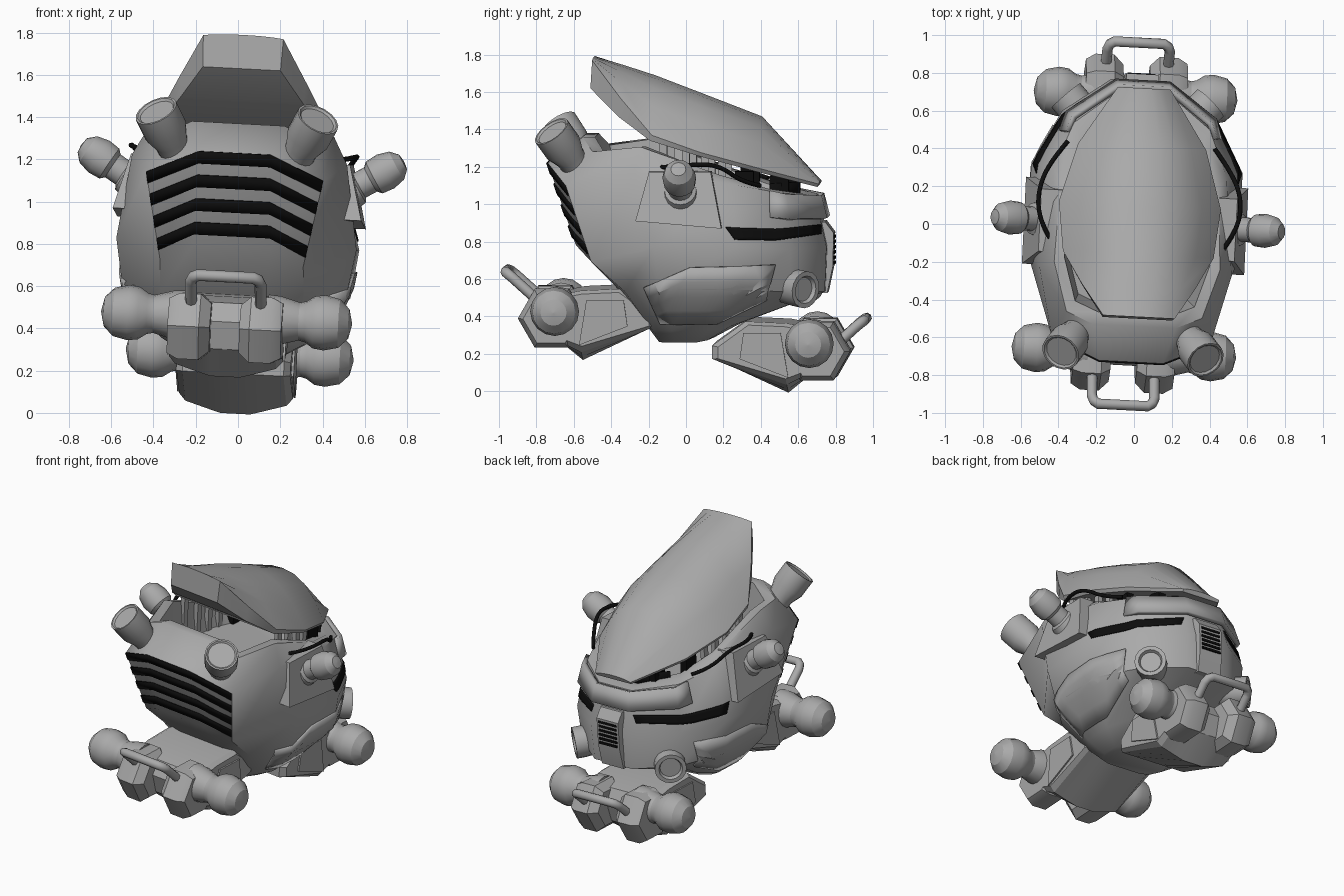
import bpy, bmesh, math
from mathutils import Vector, Matrix
from mathutils.bvhtree import BVHTree

cube = bpy.data.objects.get("Cube")
if cube:
    bpy.data.objects.remove(cube)


def material(name, value):
    m = bpy.data.materials.new(name)
    m.use_nodes = True
    m.diffuse_color = (value, value, value, 1)
    m.node_tree.nodes["Principled BSDF"].inputs["Base Color"].default_value = (value, value, value, 1)
    return m


GREY = material("hull grey", 0.4)
BLACK = material("trim black", 0.004)
parts = []


def register(name, data, mat, mirror):
    data.materials.append(mat)
    ob = bpy.data.objects.new(name, data)
    bpy.context.collection.objects.link(ob)
    if mirror:
        ob.modifiers.new("mirror", "MIRROR").use_mirror_merge = False
    parts.append(ob)
    return ob


def finish(name, bm, mat=GREY, mirror=False, thick=0):
    bmesh.ops.recalc_face_normals(bm, faces=bm.faces)
    me = bpy.data.meshes.new(name)
    bm.to_mesh(me)
    bm.free()
    ob = register(name, me, mat, mirror)
    if thick:
        solid = ob.modifiers.new("thickness", "SOLIDIFY")
        solid.thickness, solid.offset = thick, 0
    return ob


def loft(name, rings, mat=GREY, mirror=False):
    """Skin and cap a list of closed rings that have equal point counts."""
    bm = bmesh.new()
    vs = [[bm.verts.new(p) for p in ring] for ring in rings]
    n = len(rings[0])
    for a, b in zip(vs, vs[1:]):
        for i in range(n):
            j = (i + 1) % n
            bm.faces.new((a[i], a[j], b[j], b[i]))
    bm.faces.new(vs[0])
    bm.faces.new(vs[-1])
    return finish(name, bm, mat, mirror)


def turned(name, profile, base, axis, sides=16):
    """Mirrored pair of lathed (radius, distance) profiles."""
    q = Vector(axis).to_track_quat("Z", "Y")
    rings = []
    for r, d in profile:
        angles = [k * math.tau / sides for k in range(sides)]
        rings.append([Vector(base) + q @ Vector((r * math.cos(a), r * math.sin(a), d)) for a in angles])
    loft(name, rings, mirror=True)


def tube(name, pts, radius, mat=GREY, spline="POLY", mirror=False):
    cu = bpy.data.curves.new(name, "CURVE")
    cu.dimensions = "3D"
    cu.bevel_depth, cu.bevel_resolution, cu.use_fill_caps = radius, 2, True
    sp = cu.splines.new(spline)
    sp.points.add(len(pts) - 1)
    for p, c in zip(sp.points, pts):
        p.co = (*c, 1)
    if spline == "NURBS":
        sp.use_endpoint_u, sp.order_u = True, 3
    register(name, cu, mat, mirror)


def box(name, lo, hi, mat=GREY, mirror=False):
    loft(name, [[(lo[0], lo[1], z), (hi[0], lo[1], z), (hi[0], hi[1], z), (lo[0], hi[1], z)]
                for z in (lo[2], hi[2])], mat, mirror)


def both_sides(half):
    return list(half) + [(-x, y, z) for x, y, z in reversed(half)]


def wrap_strip(name, upper, lower, thick, mat=GREY):
    """Band across the centre line between two half polylines, outside points first."""
    bm = bmesh.new()
    rows = [[bm.verts.new(p) for p in both_sides(half)] for half in (upper, lower)]
    for i in range(len(rows[0]) - 1):
        bm.faces.new((rows[0][i], rows[0][i + 1], rows[1][i + 1], rows[1][i]))
    finish(name, bm, mat, thick=thick)


# Main hull: half rings run from nose to tail, then a recessed cockpit well
hull_rings = [
    [(.12, -.14, .27), (.18, -.12, .27), (.22, -.05, .27), (.22, .06, .27), (.17, .12, .28), (.1, .15, .29)],
    [(.15, -.19, .34), (.24, -.17, .34), (.34, -.06, .34), (.34, .14, .34), (.26, .25, .36), (.12, .3, .37)],
    [(.17, -.37, .57), (.34, -.31, .55), (.53, -.12, .57), (.53, .3, .57), (.38, .58, .55), (.15, .75, .54)],
    [(.18, -.58, .79), (.34, -.49, .71), (.57, -.14, .8), (.56, .3, .8), (.41, .58, .78), (.16, .76, .78)],
    [(.17, -.73, 1.23), (.42, -.62, 1.12), (.51, -.25, 1.2), (.46, .27, 1.13), (.36, .52, 1.08), (.13, .7, 1.05)],
    [(.22, -.54, 1.37), (.36, -.48, 1.3), (.44, -.22, 1.33), (.42, .2, 1.18), (.33, .46, 1.1), (.12, .65, 1.06)],
]
rim = hull_rings[-1]
well = [[(x * .88, y * .88, z) for x, y, z in rim], [(x * .8, y * .8, 1.03) for x, y, z in rim]]
hull = loft("hull", [both_sides(r) for r in hull_rings + well])
probe = bmesh.new()
probe.from_mesh(hull.data)
hull_tree = BVHTree.FromBMesh(probe)
probe.free()


def side_panel(name, outline, depth, mat=GREY):
    """Plate wrapped on both hull sides from a (y, z) outline."""
    bm = bmesh.new()
    bm.faces.new([bm.verts.new((2, y, z)) for y, z in outline])
    bmesh.ops.triangulate(bm, faces=bm.faces)
    bmesh.ops.subdivide_edges(bm, edges=bm.edges, cuts=3, use_grid_fill=True)
    for v in bm.verts:
        hit = hull_tree.ray_cast(v.co, Vector((-1, 0, 0)))[0]
        v.co.x = hit.x + .004 if hit else .2
    finish(name, bm, mat, True, depth)


side_panel("lower_side_panel", [(-.2, .58), (.05, .69), (.5, .7), (.45, .51), (.18, .38), (-.12, .38)], .016)
side_panel("side_stripe", [(.24, .905), (.5, .89), (.73, .9), (.73, .85), (.5, .83), (.29, .84)], .0095, BLACK)

# Nose stripes follow the three facets of the nose
top, low = ([Vector(p) for p in hull_rings[i][:2]] for i in (4, 3))
for k in range(4):
    rows = [[a.lerp(b, t) + Vector((0, -.005, 0)) for a, b in zip(top, low)][::-1]
            for t in (k * .255, k * .255 + .13)]
    wrap_strip("nose_stripe", *rows, .008, BLACK)

# Canopy lid: arched top, flat underside
lid = []
for y, w, edge, crown, under in ((-.49, .19, 1.78, 1.79, 1.63), (-.33, .3, 1.58, 1.745, 1.48),
                                 (-.16, .4, 1.39, 1.69, 1.36), (.1, .43, 1.3, 1.59, 1.28),
                                 (.41, .34, 1.21, 1.47, 1.19), (.72, .14, 1.115, 1.13, 1.1)):
    arch = [(w * u / 4, y, crown - (crown - edge) * abs(u / 4) ** 2.4) for u in range(-4, 5)]
    lid.append(arch + [(w * .97, y - .01, under), (-w * .97, y - .01, under)])
loft("canopy", lid)

# Struts and dark windows between hull and canopy
for y, x in ((-.12, .385), (0, .37), (.1, .36), (.19, .345)):
    box("canopy_strut", (x - .03, y, 1.03), (x, y + .04, 1.33 - y * .25), mirror=True)
for y, x in ((.28, .32), (.46, .21)):
    box("rear_window", (x - .05, y, 1.03), (x, y + .1, 1.24 - y * .17), BLACK, True)
wrap_strip("rear_glass", *[[(.26, .47, z), (.1, .6, z)] for z in (1.125, 1.04)], .02, BLACK)

# Raised band round the tail below the windows
wrap_strip("tail_band", [(.39, .47, 1.09), (.36, .55, 1.07), (.13, .72, 1.05)],
           [(.42, .47, .95), (.39, .57, .94), (.14, .75, .93)], .03)

# Side wedge, side lamp and cable
loft("side_wedge", [[(a, -.24, .94), (a, .22, .9), (b, .16, 1.2), (b, -.17, 1.2)]
                    for a, b in ((.4, .4), (.59, .52))], mirror=True)
turned("side_lamp", [(.1, 0), (.085, .06), (.065, .07), (.065, .13), (.085, .15),
                     (.09, .21), (.075, .27), (.04, .305), (.005, .31)], (.5, 0, 1.07), (.83, 0, .5))
tube("side_cable", [(.39, .42, 1.12), (.46, .33, 1.14), (.53, .2, 1.24), (.54, .05, 1.24),
                    (.47, -.1, 1.22), (.39, -.2, 1.22)], .012, BLACK, "NURBS", True)

# Front horn lamps and rear round lamps with recessed ends
turned("front_lamp", [(.075, 0), (.08, .1), (.105, .17), (.105, .29), (.095, .29), (.085, .28)],
       (.27, -.55, 1.19), (.4, -.52, .77))
turned("rear_lamp", [(.09, 0), (.1, .12), (.1, .18), (.075, .18), (.065, .16)],
       (.26, .53, .58), (.68, .72, -.1))

# Rear grille housing with slats
loft("grille_housing", [[(-.1, .64, z), (.1, .64, z), (.085, y, z), (-.085, y, z)]
                        for y, z in ((.76, .53), (.79, .67), (.795, .85), (.75, .91))])
for k in range(6):
    z = .68 + k * .028
    box("grille_slat", (-.07, .785, z), (.07, .799, z + .015), BLACK)


# Foot pods: slices across x with hexagonal prongs, bulbs and a handle
def pod(prefix, side, dz, handle_dz, bulb_x):
    def section(x, drop, shrink):
        pts = ((.15, .36), (.15, .43), (.33, .56), (.55, .55), (.7, .52),
               (.75, .43), (.71, .3), (.55, .2 - drop))
        return [(x, side * (.5 + (y - .5) * shrink), .38 + (z - .38) * shrink + dz) for y, z in pts]

    half = [(.07, .03, 1), (.14, .01, 1), (.24, -.02, 1), (.27, -.04, .9)]
    loft(prefix + "_pod", [section(-x, *rest) for x, *rest in reversed(half)] + [section(*h) for h in half])
    turned(prefix + "_prong", [(.13, 0), (.18, .05), (.18, .15), (.15, .2)],
           (.07, side * .71, .4 + dz), (1, 0, 0), 6)
    inset = [(.3, .36), (.32, .5), (.52, .5), (.56, .26)]
    loft(prefix + "_pod_side_plate", [[(x, side * y, z + dz) for y, z in inset] for x in (.26, .28)], mirror=True)
    turned(prefix + "_bulb", [(.12, 0), (.115, .06), (.09, .15), (.097, .18), (.124, .22), (.131, .27),
                              (.115, .34), (.07, .385), (.005, .4)], (bulb_x, side * .68, .45 + dz), (1, 0, 0))
    arm = [(.165, .76, .47), (.165, .92, .615), (.155, .945, .635), (.13, .96, .645)]
    tube(prefix + "_handle", both_sides([(x, side * y, z + handle_dz) for x, y, z in arm]), .028)


pod("front", -1, 0, 0, .195)
pod("rear", 1, -.175, -.26, .14)

# Smooth shading with sharp edges, then the whole craft leans and turns slightly
pivot = Matrix.Translation((0, 0, .8))
turn = Matrix.Rotation(math.radians(-3), 4, "Z") @ Matrix.Rotation(math.radians(3), 4, "Y")
for ob in parts:
    if ob.type == "MESH":
        bpy.ops.object.select_all(action="DESELECT")
        ob.select_set(True)
        bpy.context.view_layer.objects.active = ob
        bpy.ops.object.shade_smooth_by_angle(angle=math.radians(42 if ob == hull else 28))
for ob in parts:
    ob.matrix_world = pivot @ turn @ pivot.inverted()
